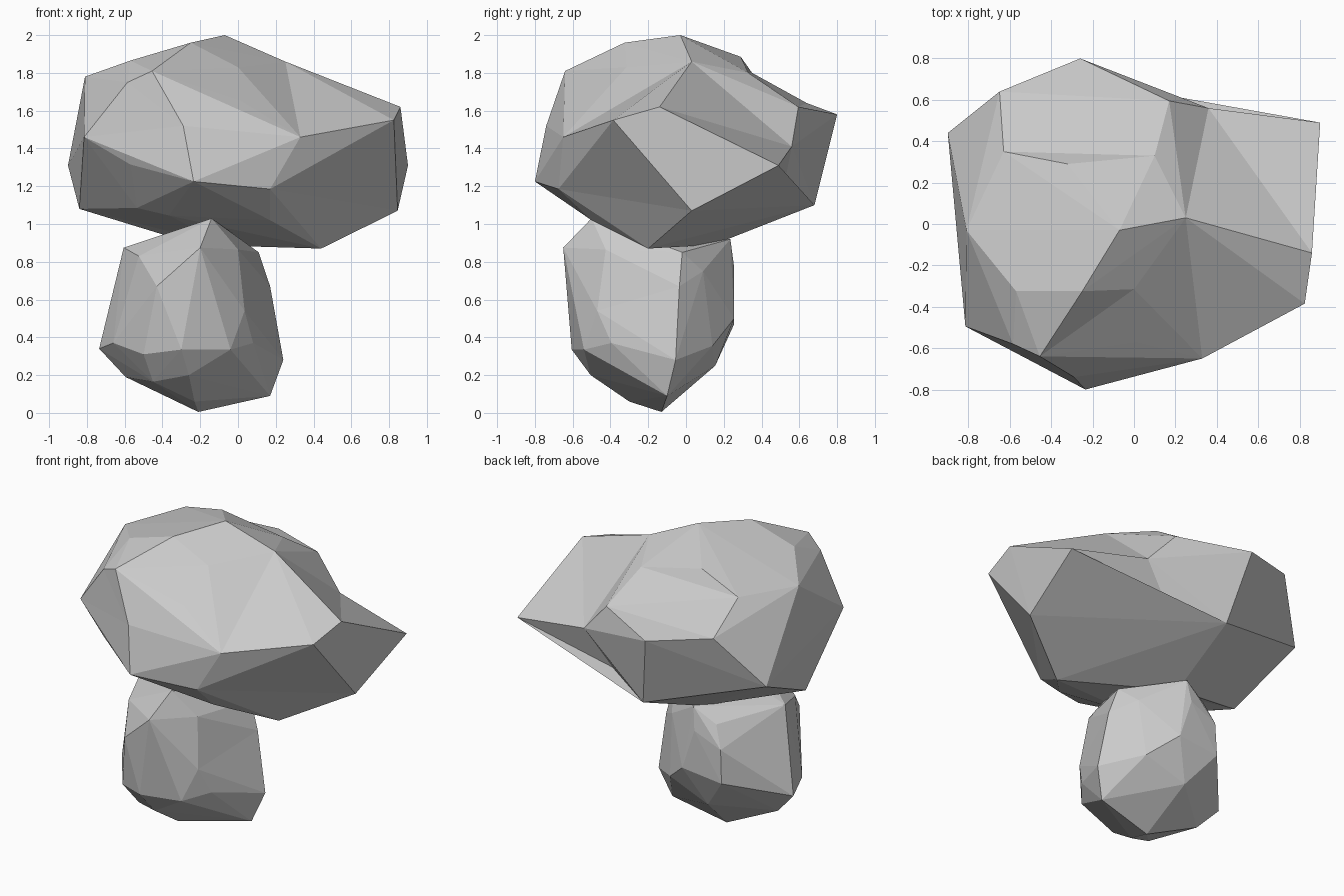
import bpy, bmesh
from mathutils import Vector


def rock(name, corners, centre, dents=()):
    """Faceted stone: hull of the corners; each dent is (x, y, z, lift),
    lifted outward while the hull is made, then pulled back in."""
    c = Vector(centre)
    bm = bmesh.new()
    for p in corners:
        bm.verts.new(p)
    home = {}
    for x, y, z, lift in dents:
        p = Vector((x, y, z))
        home[bm.verts.new(c + (p - c) * lift)] = p
    bmesh.ops.convex_hull(bm, input=bm.verts[:])
    for v, p in home.items():
        if v.is_valid:
            v.co = p
    loose = [v for v in bm.verts if not v.link_faces]
    bmesh.ops.delete(bm, geom=loose, context='VERTS')
    bmesh.ops.recalc_face_normals(bm, faces=bm.faces[:])
    mesh = bpy.data.meshes.new(name)
    bm.to_mesh(mesh)
    bm.free()
    obj = bpy.data.objects.new(name, mesh)
    bpy.context.collection.objects.link(obj)
    return obj


# Wide boulder on top: crown, rim, underside; hollow beside the right-hand wing
crown = [(-.81, -.03, 1.78), (-.63, .35, 1.80), (-.32, .29, 1.885),
         (-.07, -.03, 2.0), (-.25, -.325, 1.96), (-.57, -.325, 1.865),
         (-.585, -.58, 1.75), (-.455, -.64, 1.81)]
rim = [(-.90, .44, 1.31), (-.65, .64, 1.64), (-.26, .80, 1.58),
       (.90, .49, 1.31), (.86, -.14, 1.62), (.825, -.385, 1.55),
       (-.235, -.80, 1.225), (-.57, -.60, 1.315), (-.815, -.495, 1.46)]
underside = [(-.84, -.06, 1.08), (-.535, -.4, 1.085), (-.365, -.45, 1.045),
             (.17, -.5, 1.02), (.44, -.2, .87),
             (.845, .03, 1.07), (-.22, .145, .89), (-.16, .68, 1.10)]
hollow = [(.17, .595, 1.62, 1.25), (.36, .56, 1.41, 1.5),
          (.18, .515, 1.18, 1.4), (.25, .03, 1.86, 1.2),
          (.10, .33, 1.80, 1.17), (0, -.315, 1.83, 1.12),
          (.01, -.57, 1.655, 1.13), (-.29, -.74, 1.52, 1.07),
          (.33, -.65, 1.46, 1.2), (.17, -.675, 1.185, 1.08),
          (-.06, .06, .885, 1.2)]
rock("upper_boulder", crown + rim + underside, (0, 0, 1.0), hollow)

# Upright stone that carries it
base = [(-.21, -.13, .005), (.17, -.1, .09), (.085, -.265, .18),
        (-.23, -.3, .06), (-.26, -.505, .2), (-.45, -.4, .165),
        (-.595, -.12, .19), (-.52, .09, .36), (-.27, .155, .25)]
middle = [(.24, -.055, .28), (.08, -.395, .37), (-.04, -.54, .335),
          (-.3, -.605, .335), (-.5, -.5, .31), (-.66, -.28, .37),
          (-.735, -.08, .34), (-.44, .255, .47), (-.15, .255, .5)]
shoulder = [(.17, -.035, .67), (.05, -.405, .68), (-.43, -.58, .67),
            (-.43, .25, .69), (-.24, .255, .77), (.11, -.02, .85),
            (-.2, -.65, .875), (-.525, -.4, .83), (-.605, -.18, .875),
            (-.37, .21, .83), (-.22, .235, .92), (0, -.425, .865),
            (-.14, -.5, 1.03), (-.2, -.2, 1.0)]
rock("lower_stone", base + middle + shoulder, (-.25, -.2, .5),
     [(.035, -.47, .54, 1.1), (.02, .14, .355, 1.05),
      (.03, .1, .56, 1.08), (.04, .09, .75, 1.08)])
